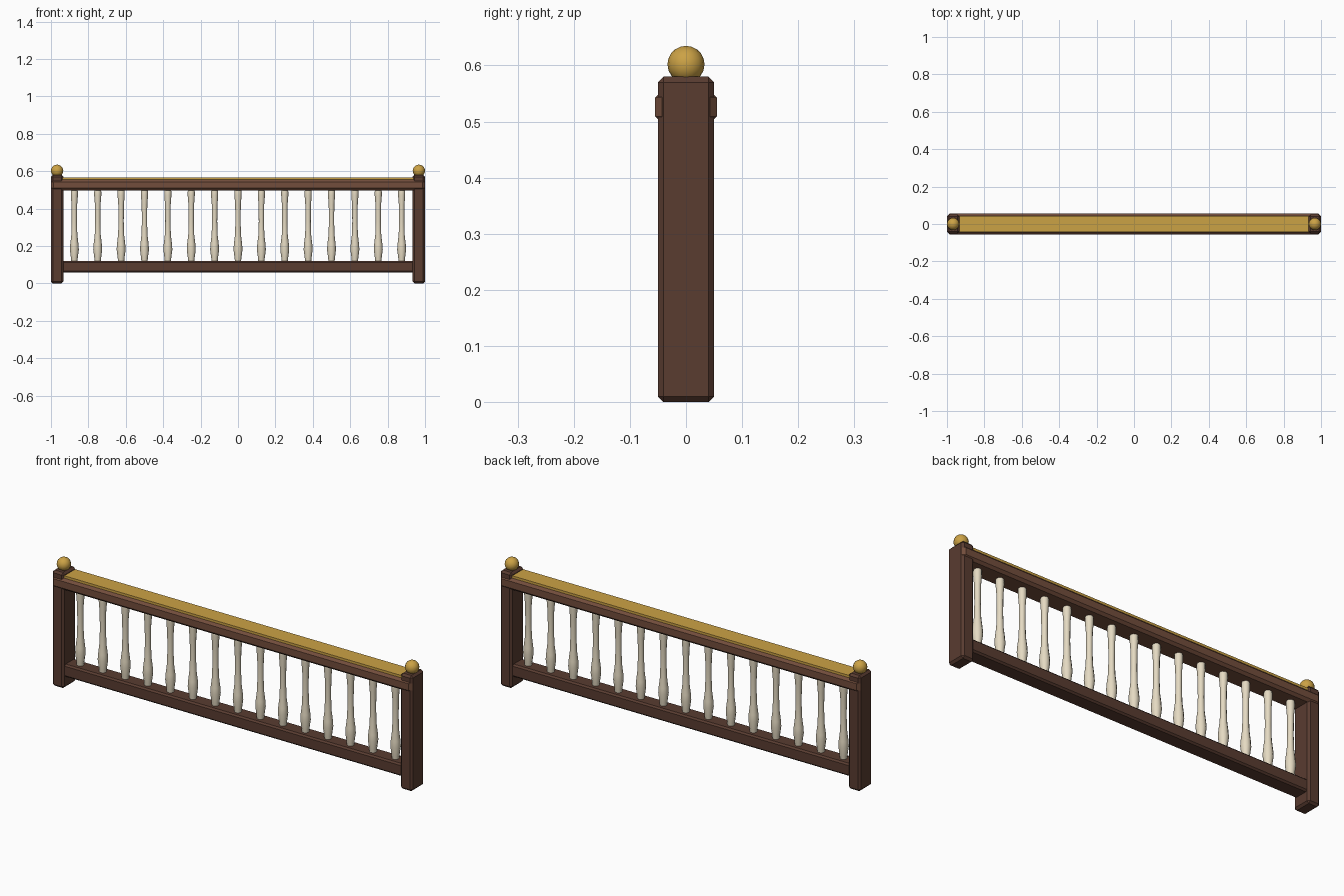
import bpy, bmesh
from math import pi, cos, sin, radians

if "Cube" in bpy.data.objects:
    bpy.data.objects.remove(bpy.data.objects["Cube"])


def material(name, rgb):
    m = bpy.data.materials.new(name)
    m.diffuse_color = (*rgb, 1)
    m.use_nodes = True
    m.node_tree.nodes["Principled BSDF"].inputs["Base Color"].default_value = m.diffuse_color
    return m


DARK = material("dark_wood", (0.10, 0.045, 0.03))
RAIL = material("rail_wood", (0.17, 0.075, 0.045))
CREAM = material("cream_paint", (0.78, 0.70, 0.54))
GOLD = material("gold", (0.60, 0.36, 0.06))


def finish(name, bm, mat, smooth=None):
    bmesh.ops.recalc_face_normals(bm, faces=bm.faces)
    me = bpy.data.meshes.new(name)
    bm.to_mesh(me)
    bm.free()
    me.materials.append(mat)
    ob = bpy.data.objects.new(name, me)
    bpy.context.collection.objects.link(ob)
    if smooth:
        bpy.context.view_layer.objects.active = ob
        ob.select_set(True)
        bpy.ops.object.shade_smooth_by_angle(angle=radians(smooth))
        ob.select_set(False)
    return ob


def box(name, lo, hi, mat, bevel=0.0):
    bm = bmesh.new()
    bmesh.ops.create_cube(bm, size=1)
    for v in bm.verts:
        v.co = [(a + b) / 2 + c * (b - a) for a, b, c in zip(lo, hi, v.co)]
    if bevel:
        bmesh.ops.bevel(bm, geom=bm.edges[:], offset=bevel, segments=1,
                        affect='EDGES')
    return finish(name, bm, mat)


def lathe(name, profile, x, mat, sides):
    bm = bmesh.new()
    rings = [[bm.verts.new((x + r * cos(2 * pi * i / sides),
                            r * sin(2 * pi * i / sides), z))
              for i in range(sides)] for r, z in profile]
    for a, b in zip(rings, rings[1:]):
        for i in range(sides):
            j = (i + 1) % sides
            bm.faces.new((a[i], a[j], b[j], b[i]))
    bm.faces.new(rings[0])
    bm.faces.new(rings[-1])
    return finish(name, bm, mat, 50)


# End posts with ball finials
for side, s in (("left", -1), ("right", 1)):
    x = s * 0.967
    box(side + "_post", (x - 0.033, -0.05, 0), (x + 0.033, 0.05, 0.58), DARK, 0.01)
    bm = bmesh.new()
    bmesh.ops.create_uvsphere(bm, u_segments=16, v_segments=10, radius=0.033)
    bmesh.ops.translate(bm, verts=bm.verts, vec=(x, 0, 0.602))
    finish(side + "_finial", bm, GOLD, 40)

# Rails and the gold inlay on the handrail
box("bottom_rail", (-0.95, -0.04, 0.057), (0.95, 0.04, 0.12), DARK, 0.008)
box("handrail", (-0.998, -0.055, 0.497), (0.998, 0.055, 0.555), RAIL, 0.012)
box("handrail_inlay", (-0.94, -0.043, 0.55), (0.94, 0.043, 0.567), GOLD)

# Turned balusters
PROFILE = [(0.016, 0.11), (0.018, 0.135), (0.024, 0.18), (0.022, 0.21),
           (0.016, 0.26), (0.014, 0.33), (0.015, 0.42), (0.019, 0.47),
           (0.019, 0.49), (0.016, 0.505)]
for i in range(15):
    lathe(f"baluster_{i + 1}", PROFILE, -0.875 + 0.125 * i, CREAM, 10)
